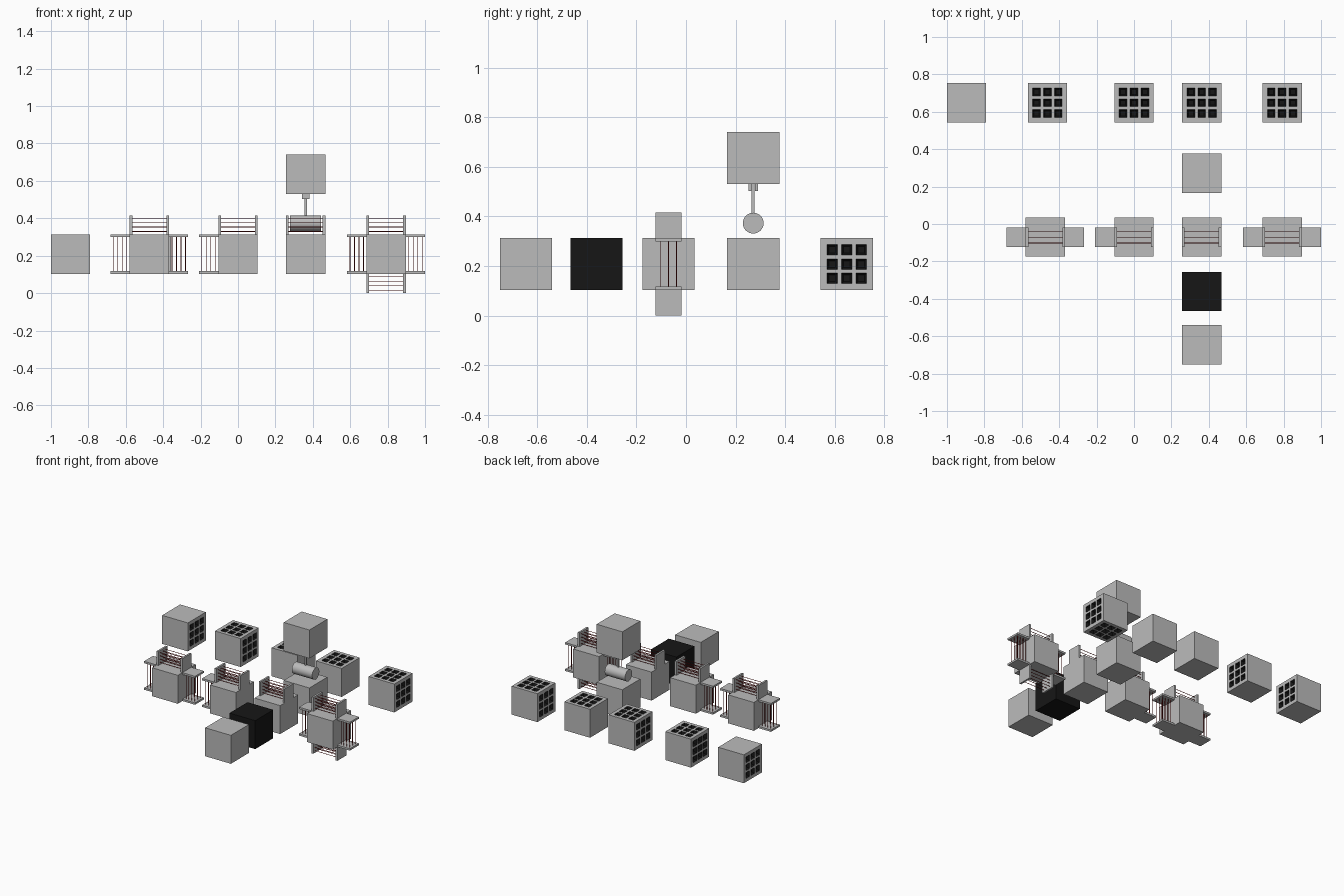
import bpy, bmesh, math
from mathutils import Vector, Matrix

if "Cube" in bpy.data.objects:
    bpy.data.objects.remove(bpy.data.objects["Cube"])

H = 0.105          # half size of a block
ZC = 0.208         # height of block centres

def material(name, color):
    m = bpy.data.materials.new(name)
    m.diffuse_color = color
    m.use_nodes = True
    m.node_tree.nodes["Principled BSDF"].inputs["Base Color"].default_value = m.diffuse_color
    return m

grey = material("grey", (0.5, 0.5, 0.5, 1))
black = material("black", (0.008, 0.008, 0.008, 1))
red = material("dark_red", (0.25, 0.01, 0.01, 1))

def finish(bm, name, loc, mats):
    bmesh.ops.recalc_face_normals(bm, faces=bm.faces)
    me = bpy.data.meshes.new(name)
    bm.to_mesh(me)
    bm.free()
    for m in mats:
        me.materials.append(m)
    ob = bpy.data.objects.new(name, me)
    ob.location = loc
    bpy.context.collection.objects.link(ob)
    return ob

def add_box(bm, center, size, rot=Matrix()):
    m = rot @ Matrix.Translation(center) @ Matrix.Diagonal((*size, 1))
    bmesh.ops.create_cube(bm, size=1, matrix=m)

def add_rod(bm, center, radius, length, rot=Matrix(), seg=8):
    # cylinder lying along x
    m = rot @ Matrix.Translation(center) @ Matrix.Rotation(math.pi / 2, 4, 'Y')
    bmesh.ops.create_cone(bm, cap_ends=True, segments=seg, radius1=radius,
                          radius2=radius, depth=length, matrix=m)

def block(name, loc, mat=grey):
    bm = bmesh.new()
    add_box(bm, (0, 0, 0), (2 * H,) * 3)
    return finish(bm, name, loc, [mat])

# Turn about y that sends "up" to each side
TURN = {s: Matrix.Rotation(math.radians(a), 4, 'Y')
        for s, a in dict(up=0, right=90, down=180, left=270).items()}

def socket_block(name, loc, sides):
    """Block with a 3 x 3 grid of dark recesses on the given sides."""
    bm = bmesh.new()
    cuts = [-H, -0.079, -0.037, -0.021, 0.021, 0.037, 0.079, H]

    def quad(rot, pts, mi=0):
        f = bm.faces.new([bm.verts.new(rot @ Vector(p)) for p in pts])
        f.material_index = mi

    def ring(x0, x1, y0, y1, z):
        return [(x0, y0, z), (x1, y0, z), (x1, y1, z), (x0, y1, z)]

    for side, rot in TURN.items():
        if side not in sides:
            quad(rot, ring(-H, H, -H, H, H))
            continue
        for i in range(7):
            for j in range(7):
                x0, x1, y0, y1 = cuts[i], cuts[i + 1], cuts[j], cuts[j + 1]
                outer = ring(x0, x1, y0, y1, H)
                if i % 2 == 0 or j % 2 == 0:
                    quad(rot, outer)
                    continue
                t = 0.008
                inner = ring(x0 + t, x1 - t, y0 + t, y1 - t, H - 0.02)
                quad(rot, inner, 1)
                for k in range(4):
                    n = (k + 1) % 4
                    quad(rot, (outer[k], outer[n], inner[n], inner[k]), 1)
    for a in (90, -90):
        quad(Matrix.Rotation(math.radians(a), 4, 'X'), ring(-H, H, -H, H, H))
    bmesh.ops.remove_doubles(bm, verts=bm.verts, dist=1e-5)
    return finish(bm, name, loc, [grey, black])

def rack(name, loc, side):
    """Two end plates with thin rods strung between them."""
    rot = TURN[side]
    plates, rods = bmesh.new(), bmesh.new()
    for s in (-1, 1):
        add_box(plates, (s * (H - 0.007), 0, H + 0.0515), (0.014, 0.104, 0.103), rot)
    for i in range(4):
        for j in (-1, 0, 1):
            add_rod(rods, (0, j * 0.032, H + 0.016 + i * 0.024), 0.0018, 2 * H - 0.02, rot)
    finish(plates, name + "_plates", loc, [grey])
    finish(rods, name + "_rods", loc, [red])

# Two rows of connector blocks: recessed ones at the back, racked ones in the middle
layouts = [("straight", -0.895, None, ("left", "right")),
           ("tee", -0.463, -0.474, ("left", "right", "up")),
           ("corner", 0.0, 0.0, ("left", "up")),
           ("end", 0.362, 0.362, ("up",)),
           ("cross", 0.792, 0.792, ("left", "right", "up", "down"))]
for kind, xb, xr, sides in layouts:
    socket_block(kind + "_socket_block", (xb, 0.648, ZC), sides)
    if xr is not None:
        loc = (xr, -0.07, ZC)
        block(kind + "_rack_block", loc)
        for s in sides:
            rack(f"{kind}_{s}_rack", loc, s)

# Plain blocks in the remaining column
X = 0.362
block("black_block", (X, -0.361, ZC), black)
block("front_block", (X, -0.645, ZC))
block("roller_base_block", (X, 0.271, ZC))
block("roller_top_block", (X, 0.271, 0.636))

# Roller hanging from the raised block
bm = bmesh.new()
add_rod(bm, (0, 0, 0), 0.042, 0.166, seg=32)
roller = finish(bm, "roller", (X, 0.271, 0.373), [grey])
for p in roller.data.polygons:
    p.use_smooth = len(p.vertices) == 4

bm = bmesh.new()
add_box(bm, (0, 0, 0.47), (0.012, 0.012, 0.122))
finish(bm, "roller_stem", (X, 0.271, 0), [grey])
bm = bmesh.new()
for s in (-1, 1):
    add_box(bm, (0, s * 0.013, 0.517), (0.038, 0.011, 0.028))
finish(bm, "roller_bracket", (X, 0.271, 0), [grey])
